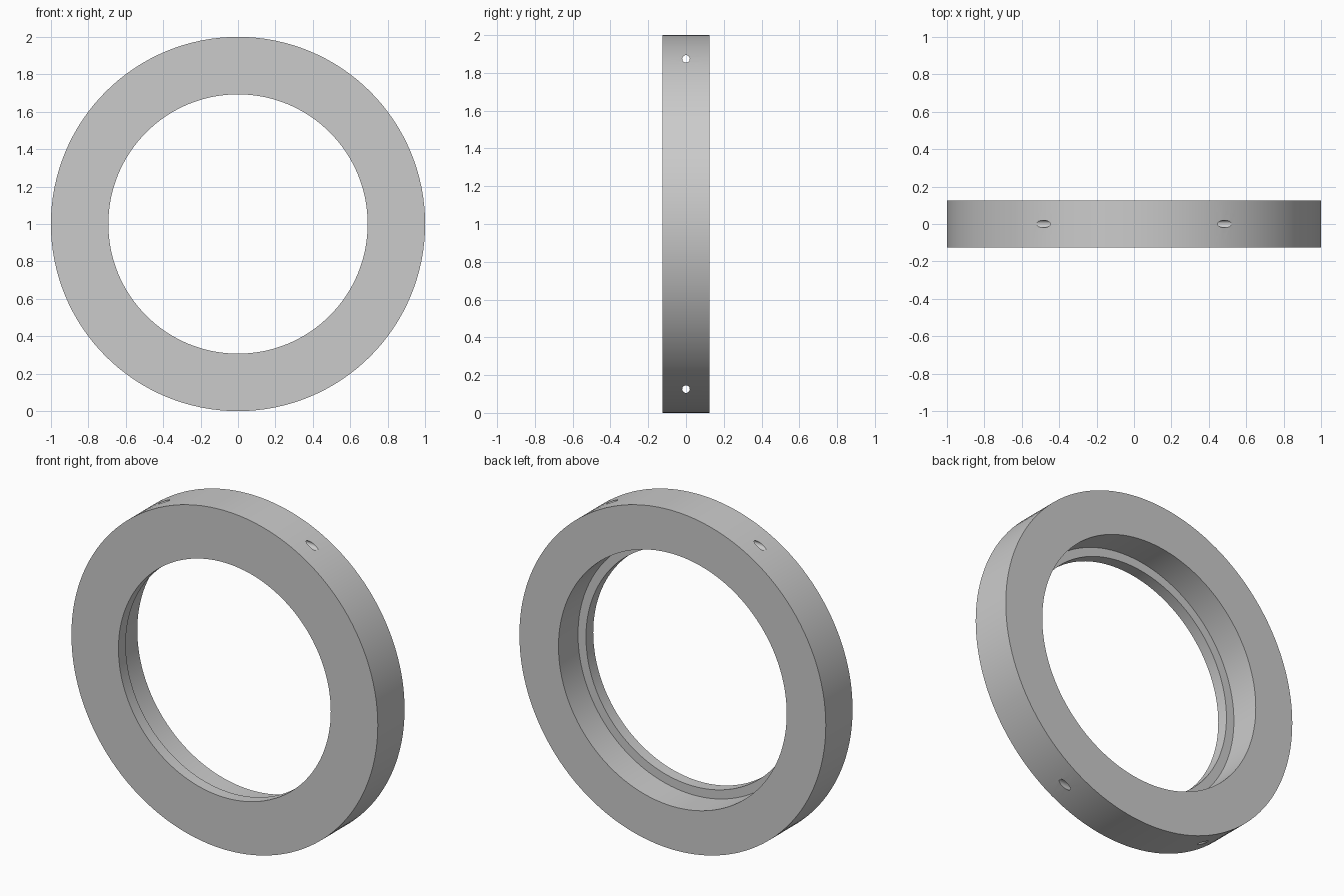
import bpy
import bmesh
import math
from mathutils import Matrix, Vector

default = bpy.data.objects.get("Cube")
if default:
    bpy.data.objects.remove(default, do_unlink=True)

OUTER, LIP, BORE = 1.0, 0.693, 0.745   # radii
HALF = 0.125                           # half of the ring's depth
STEP_Y = -0.057                        # where the narrow lip meets the wide bore
HOLE_Z, HOLE_R = 0.874, 0.02           # cross holes above and below the centre

grey = bpy.data.materials.new("plain_grey")
grey.use_nodes = True
colour = (0.6, 0.6, 0.6, 1.0)
grey.diffuse_color = colour
grey.node_tree.nodes["Principled BSDF"].inputs["Base Color"].default_value = colour


def make_object(name, bm):
    bmesh.ops.recalc_face_normals(bm, faces=bm.faces)
    mesh = bpy.data.meshes.new(name)
    bm.to_mesh(mesh)
    bm.free()
    mesh.materials.append(grey)
    obj = bpy.data.objects.new(name, mesh)
    bpy.context.collection.objects.link(obj)
    return obj


# Ring: stepped cross-section turned about the front-to-back axis
profile = [(OUTER, -HALF), (OUTER, HALF), (BORE, HALF),
           (BORE, STEP_Y), (LIP, STEP_Y), (LIP, -HALF)]
centre = Vector((0, 0, 1))
bm = bmesh.new()
verts = [bm.verts.new(centre + Vector((r, y, 0))) for r, y in profile]
edges = [bm.edges.new((v, verts[i - 1])) for i, v in enumerate(verts)]
bmesh.ops.spin(bm, geom=verts + edges, cent=centre, axis=(0, 1, 0),
               angle=math.tau, steps=128, use_duplicate=False)
bmesh.ops.remove_doubles(bm, verts=bm.verts, dist=1e-4)
ring = make_object("stepped_ring", bm)

# Cross holes: straight side-to-side drillings through the top and bottom
bm = bmesh.new()
for side in (-1, 1):
    place = (Matrix.Translation((0, 0, 1 + side * HOLE_Z))
             @ Matrix.Rotation(math.pi / 2, 4, "Y"))
    bmesh.ops.create_cone(bm, cap_ends=True, segments=24, radius1=HOLE_R,
                          radius2=HOLE_R, depth=2.4, matrix=place)
cutter = make_object("hole_cutter", bm)
cutter.hide_render = True

bpy.ops.object.select_all(action="DESELECT")
bpy.context.view_layer.objects.active = ring
ring.select_set(True)
cut = ring.modifiers.new("cross_holes", "BOOLEAN")
cut.operation = "DIFFERENCE"
cut.solver = "EXACT"
cut.object = cutter
bpy.ops.object.modifier_apply(modifier=cut.name)
bpy.data.objects.remove(cutter, do_unlink=True)
bpy.ops.object.shade_smooth_by_angle(angle=math.radians(30))
